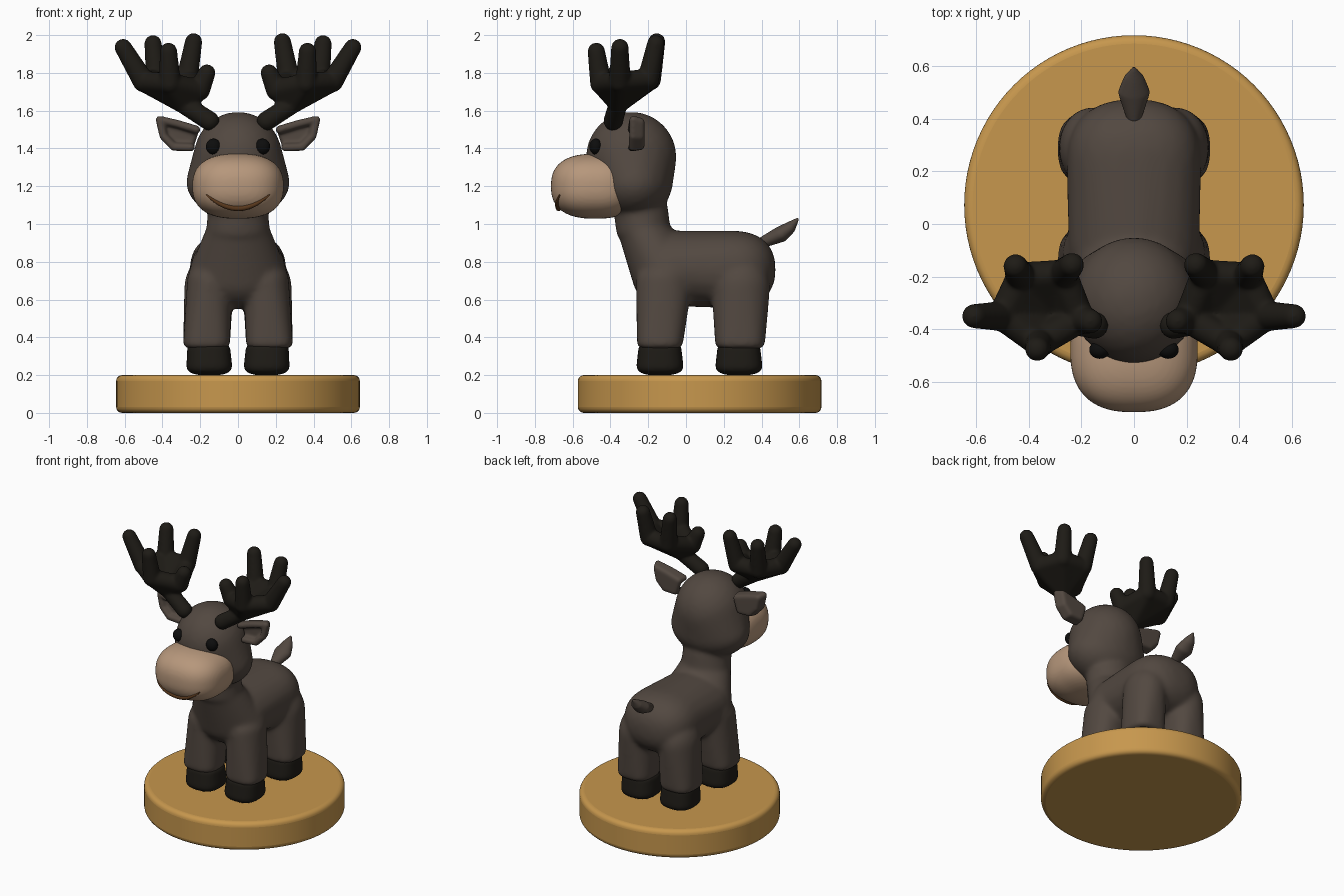
import bpy, bmesh, math
from mathutils import Vector

if "Cube" in bpy.data.objects:
    bpy.data.objects.remove(bpy.data.objects["Cube"])


def material(name, rgb):
    m = bpy.data.materials.new(name)
    m.diffuse_color = (*rgb, 1)
    m.use_nodes = True
    m.node_tree.nodes["Principled BSDF"].inputs["Base Color"].default_value = m.diffuse_color
    return m


BROWN = material("brown fur", (0.085, 0.065, 0.052))
TAN = material("tan muzzle", (0.47, 0.31, 0.20))
DARK = material("dark horn", (0.013, 0.011, 0.008))
BLACK = material("black eye", (0.004, 0.004, 0.004))
LIP = material("lip", (0.10, 0.04, 0.012))
WOOD = material("wood", (0.57, 0.31, 0.075))


def blob(center, r, e=1.0, n=260):
    """Points on an ellipsoid; e < 1 makes it boxier."""
    r = r if isinstance(r, tuple) else (r, r, r)
    pts = []
    for i in range(n):
        z = 1 - 2 * (i + 0.5) / n
        s, a = math.sqrt(1 - z * z), i * math.pi * (3 - math.sqrt(5))
        d = (s * math.cos(a), s * math.sin(a), z)
        pts.append(Vector(center) + Vector([math.copysign(abs(v) ** e, v) * q for v, q in zip(d, r)]))
    return pts


def build(name, hulls, mat, voxel=0.0, smooth=0):
    """Each hull is a list of blobs wrapped in a convex skin; skins are fused by remeshing."""
    bm = bmesh.new()
    for hull in hulls:
        verts = [bm.verts.new(p) for args in hull for p in blob(*args)]
        res = bmesh.ops.convex_hull(bm, input=verts)
        junk = {g for g in res["geom_interior"] + res["geom_unused"] if isinstance(g, bmesh.types.BMVert)}
        bmesh.ops.delete(bm, geom=list(junk), context='VERTS')
    bmesh.ops.recalc_face_normals(bm, faces=bm.faces[:])
    me = bpy.data.meshes.new(name)
    bm.to_mesh(me)
    bm.free()
    me.materials.append(mat)
    me.polygons.foreach_set("use_smooth", [True] * len(me.polygons))
    ob = bpy.data.objects.new(name, me)
    bpy.context.collection.objects.link(ob)
    if voxel:
        m = ob.modifiers.new("fuse", 'REMESH')
        m.mode, m.voxel_size, m.use_smooth_shade = 'VOXEL', voxel, True
    if smooth:
        m = ob.modifiers.new("soften", 'SMOOTH')
        m.factor, m.iterations = 0.5, smooth
    return ob


# Round plinth
bpy.ops.mesh.primitive_cylinder_add(vertices=96, radius=0.645, depth=0.2, location=(0, 0.072, 0.1))
base = bpy.context.object
base.name = "base"
base.data.materials.append(WOOD)
bev = base.modifiers.new("round edge", 'BEVEL')
bev.width, bev.segments = 0.032, 5
bpy.ops.object.shade_smooth_by_angle(angle=math.radians(40))

# Head, neck, torso and legs fused into one soft body
body = [
    [((0, -0.29, 1.355), (0.235, 0.24, 0.24)), ((0, -0.275, 1.22), (0.275, 0.205, 0.19))],
    [((0, -0.24, 1.08), (0.16, 0.145, 0.08)), ((0, -0.225, 0.96), (0.17, 0.145, 0.08))],
    [((0, -0.22, 0.97), (0.17, 0.145, 0.06)), ((0, -0.09, 0.72), (0.265, 0.195, 0.17))],
    [((0, -0.08, 0.765), (0.25, 0.18, 0.2)), ((0, 0.24, 0.76), (0.255, 0.235, 0.205), 0.85)],
]
for s in (-1, 1):
    body += [
        [((s * 0.15, -0.115, 0.70), (0.12, 0.15, 0.1)), ((s * 0.166, -0.138, 0.368), (0.124, 0.122, 0.035), 0.7)],
        [((s * 0.155, 0.29, 0.66), (0.13, 0.155, 0.17)), ((s * 0.166, 0.286, 0.368), (0.124, 0.132, 0.035), 0.7)],
    ]
build("body", body, BROWN, 0.012, 18)

# Tail
build("tail", [
    [((0, 0.41, 0.905), 0.03), ((0, 0.50, 0.945), (0.06, 0.045, 0.042))],
    [((0, 0.50, 0.945), (0.06, 0.045, 0.042)), ((0, 0.55, 0.98), (0.04, 0.03, 0.033))],
    [((0, 0.55, 0.98), (0.04, 0.03, 0.033)), ((0, 0.592, 1.027), 0.007)],
], BROWN, 0.006, 4)

# Muzzle and smile lying on its surface
MC, MR, E = Vector((0, -0.48, 1.20)), (0.242, 0.235, 0.172), 0.8
build("muzzle", [[(MC, MR, E, 1500)]], TAN, 0.01, 3)


def lip(t):
    x, z = 0.165 * t, 1.083 + 0.07 * t * t
    q = 2 / E
    f = 1 - abs(x / MR[0]) ** q - abs((z - MC.z) / MR[2]) ** q
    return ((x, MC.y - MR[1] * max(f, 0) ** (1 / q), z), 0.004 + 0.011 * (1 - t * t), 1.0, 80)


N = 20
lips = [lip(-1 + 2 * i / N) for i in range(N + 1)]
build("mouth", [[a, b] for a, b in zip(lips, lips[1:])], LIP)

EAR = [(0.22, 1.50), (0.32, 1.53), (0.415, 1.552), (0.395, 1.465), (0.34, 1.408), (0.25, 1.405)]

# Antler tines: (middle, tip), in order around the palm
ROOT, PALM = (0.15, -0.385, 1.545), (0.29, -0.36, 1.635)
TINES = [
    ((0.50, -0.35, 1.755), (0.608, -0.35, 1.935)),
    ((0.43, -0.20, 1.765), (0.450, -0.16, 1.955)),
    ((0.27, -0.19, 1.765), (0.235, -0.155, 1.965)),
    ((0.205, -0.36, 1.71), (0.165, -0.37, 1.80)),
    ((0.36, -0.45, 1.745), (0.368, -0.475, 1.915)),
]

for s, side in ((-1, "left"), (1, "right")):
    def flip(p):
        return (s * p[0], p[1], p[2])

    # Hooves
    for y, end in ((-0.138, "front"), (0.28, "hind")):
        build(f"{end}_hoof_{side}", [[((s * 0.152, y, 0.25), (0.121, 0.124, 0.052), 0.75),
                                     ((s * 0.155, y, 0.34), (0.114, 0.114, 0.03), 0.75)]], DARK, 0.01, 4)

    # Eye
    build(f"eye_{side}", [[((s * 0.13, -0.478, 1.41), (0.04, 0.034, 0.042))]], BLACK)

    # Cupped ear: thin back plate with a raised rim
    rim = [((s * x, -0.285 + 0.05 * (x - 0.3), z), 0.021) for x, z in EAR]
    back = [((s * (0.29 + 0.85 * (x - 0.29)), -0.243, 1.47 + 0.85 * (z - 1.47)), 0.024) for x, z in EAR]
    wall = [[rim[i], rim[i + 1], back[i], back[i + 1]] for i in range(len(EAR) - 1)]
    build(f"ear_{side}", [back] + wall, BROWN, 0.007, 8)

    # Antler: stem, webs between neighbouring tines, then the tines
    palm = (flip(PALM), 0.05)
    parts = [[(flip(ROOT), 0.052), palm]]
    for i, (mid, tip) in enumerate(TINES):
        nxt = TINES[(i + 1) % len(TINES)][0]
        parts.append([palm, (flip(mid), 0.055), (flip(nxt), 0.055)])
        parts.append([(flip(mid), 0.058), (flip(tip), 0.046)])
    build(f"antler_{side}", parts, DARK, 0.009, 8)
